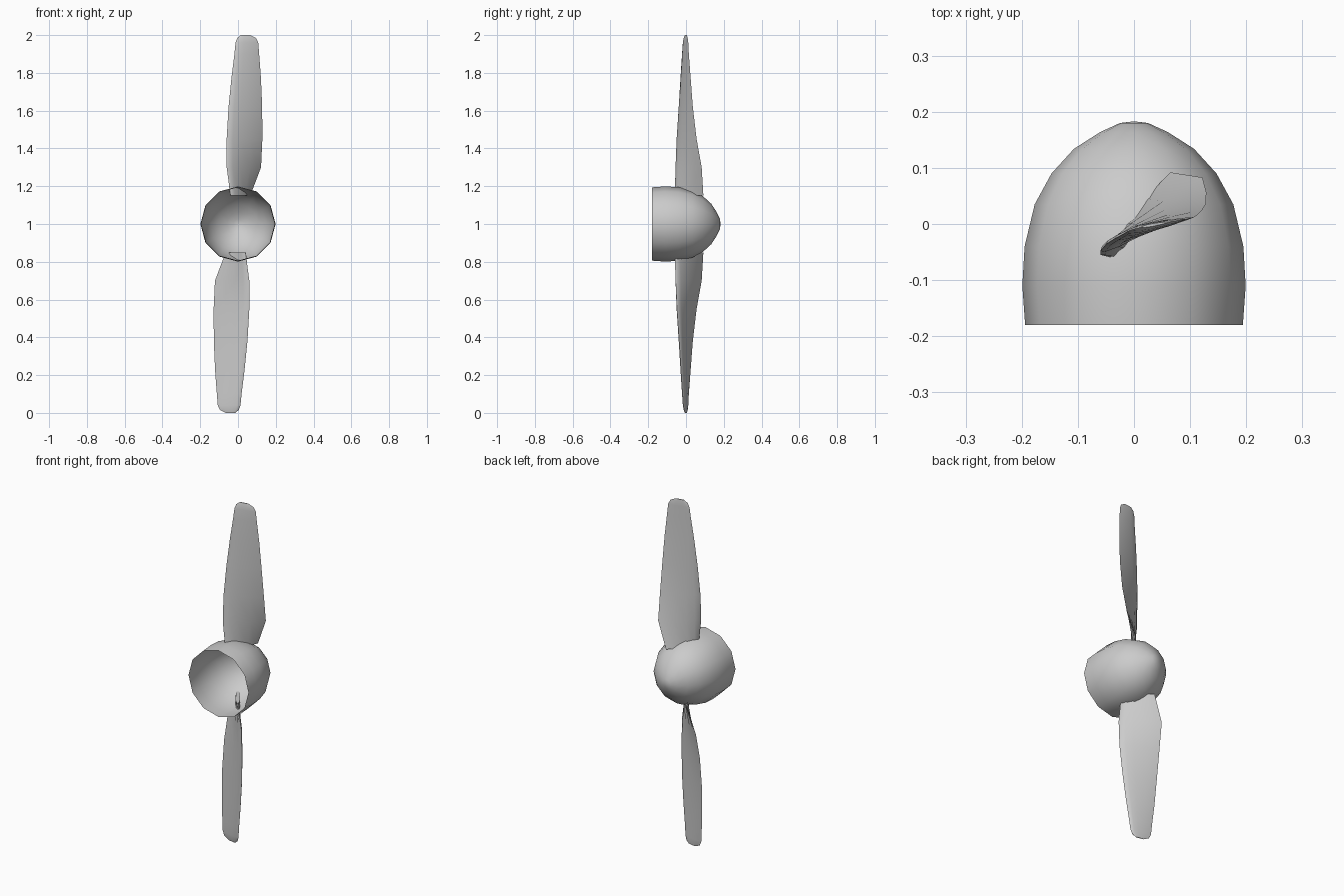
import bpy, bmesh, math
from mathutils import Vector

if "Cube" in bpy.data.objects:
    bpy.data.objects.remove(bpy.data.objects["Cube"])

CZ = 1.0  # height of the hub axis


def finish(bm, name):
    bmesh.ops.recalc_face_normals(bm, faces=bm.faces)
    me = bpy.data.meshes.new(name)
    bm.to_mesh(me)
    bm.free()
    ob = bpy.data.objects.new(name, me)
    bpy.context.collection.objects.link(ob)
    bpy.ops.object.select_all(action='DESELECT')
    ob.select_set(True)
    bpy.context.view_layer.objects.active = ob
    bpy.ops.object.shade_smooth_by_angle(angle=math.radians(40))
    return ob


def bridge(bm, rings):
    for a, b in zip(rings, rings[1:]):
        n = len(a)
        for i in range(n):
            j = (i + 1) % n
            bm.faces.new((a[i], a[j], b[j], b[i]))


# Spinner: open 12-sided dome turned about the y axis (radius, y)
profile = [(0.194, -0.18), (0.199, -0.11), (0.195, -0.04), (0.177, 0.035),
           (0.147, 0.09), (0.107, 0.134), (0.06, 0.164), (0.025, 0.18)]
bm = bmesh.new()
rings = []
for r, y in profile:
    rings.append([bm.verts.new((r * math.cos(k * math.tau / 12), y,
                                CZ + r * math.sin(k * math.tau / 12))) for k in range(12)])
bridge(bm, rings)
tip = bm.verts.new((0, 0.183, CZ))
for i in range(12):
    bm.faces.new((rings[-1][i], rings[-1][(i + 1) % 12], tip))
finish(bm, "spinner")

# Blade sections: radius, leading edge x y, trailing edge x y, thickness
sections = [
    (0.15, -0.040, -0.060, 0.065, 0.092, 0.024),
    (0.30, -0.060, -0.055, 0.122, 0.083, 0.023),
    (0.45, -0.060, -0.048, 0.129, 0.056, 0.022),
    (0.62, -0.050, -0.036, 0.128, 0.036, 0.020),
    (0.78, -0.034, -0.026, 0.121, 0.024, 0.018),
    (0.90, -0.019, -0.018, 0.112, 0.015, 0.016),
    (0.96, -0.013, -0.014, 0.107, 0.012, 0.014),
    (0.985, -0.004, -0.010, 0.095, 0.009, 0.011),
    (1.0, 0.015, -0.005, 0.065, 0.004, 0.005),
]
# Aerofoil outline: chord fraction, half-thickness fraction
foil = [(0, 0), (0.03, 0.5), (0.15, 0.85), (0.35, 1), (0.65, 0.75), (0.88, 0.35), (1, 0)]
outline = foil + [(u, -t) for u, t in reversed(foil[1:-1])]


def blade(name, sign):
    # sign -1 gives the half-turn copy about the y axis
    bm = bmesh.new()
    rings = []
    for r, x0, y0, x1, y1, th in sections:
        a, b = Vector((x0, y0)), Vector((x1, y1))
        d = (b - a).normalized()
        n = Vector((-d.y, d.x))
        ring = []
        for u, t in outline:
            p = a.lerp(b, u) + n * t * th / 2
            ring.append(bm.verts.new((sign * p.x, p.y, CZ + sign * r)))
        rings.append(ring)
    bridge(bm, rings)
    bm.faces.new(rings[0])
    bm.faces.new(rings[-1])
    return finish(bm, name)


blade("upper_blade", 1)
blade("lower_blade", -1)
